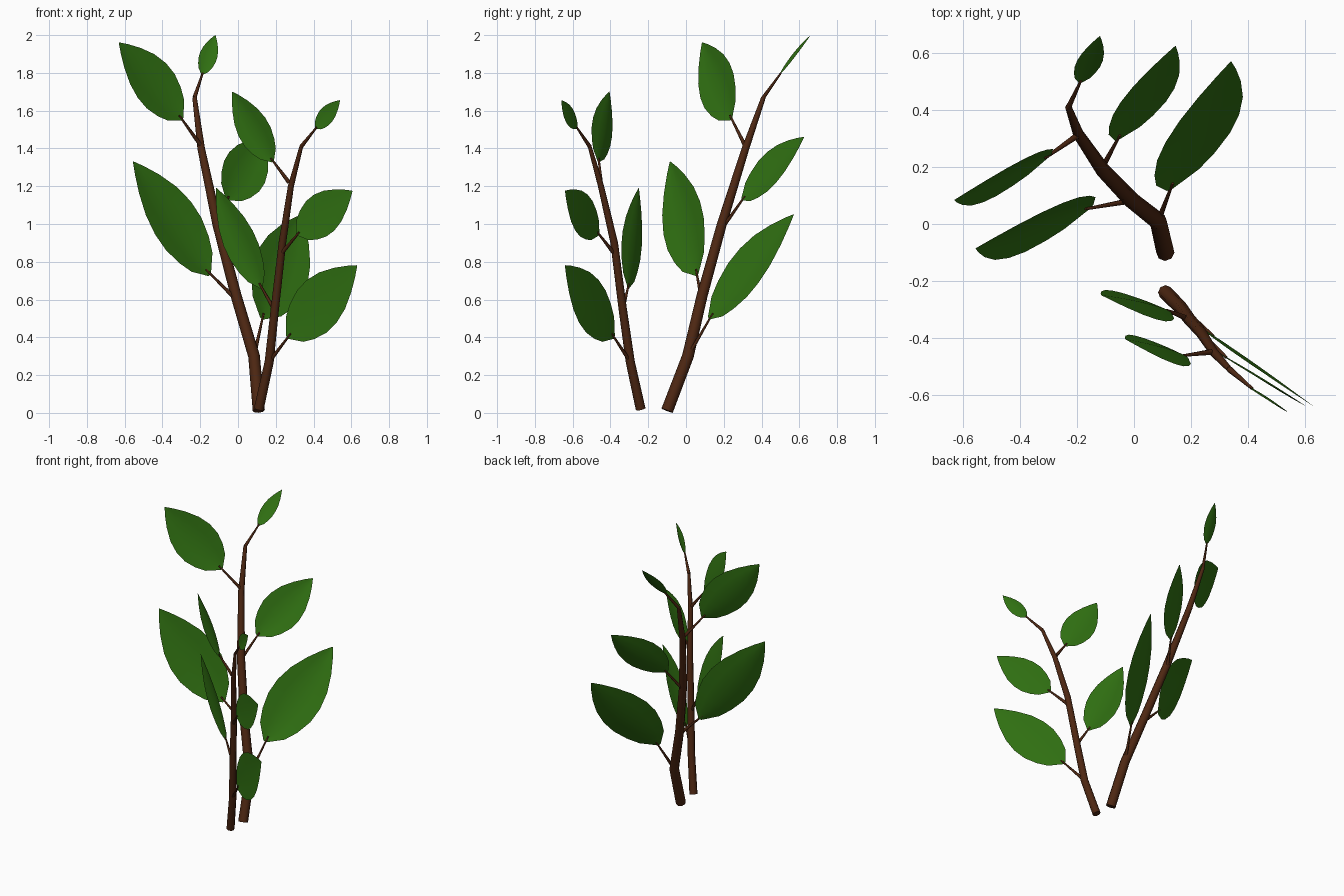
import bpy, bmesh, math
from mathutils import Vector as V

if "Cube" in bpy.data.objects:
    bpy.data.objects.remove(bpy.data.objects["Cube"])


def material(name, rgb):
    m = bpy.data.materials.new(name)
    m.diffuse_color = (*rgb, 1)
    m.use_nodes = True
    m.node_tree.nodes["Principled BSDF"].inputs["Base Color"].default_value = m.diffuse_color
    return m


GREEN = material("leaf green", (0.03, 0.165, 0.006))
BROWN = material("bark brown", (0.075, 0.02, 0.006))


def finish(bm, name, mat):
    bmesh.ops.recalc_face_normals(bm, faces=bm.faces)
    me = bpy.data.meshes.new(name)
    bm.to_mesh(me)
    bm.free()
    me.materials.append(mat)
    for p in me.polygons:
        p.use_smooth = len(p.vertices) < 5
    ob = bpy.data.objects.new(name, me)
    bpy.context.collection.objects.link(ob)
    return ob


def tube(name, pts, radii, sides=8):
    """Tapered tube through the given points."""
    pts = [V(p) for p in pts]
    bm = bmesh.new()
    rings = []
    for i, p in enumerate(pts):
        t = (pts[min(i + 1, len(pts) - 1)] - pts[max(i - 1, 0)]).normalized()
        a = t.cross(V((0, 1, 0))).normalized()
        b = t.cross(a)
        rings.append([bm.verts.new(p + radii[i] * (a * math.cos(k * math.tau / sides) +
                                                   b * math.sin(k * math.tau / sides)))
                      for k in range(sides)])
    for r, s in zip(rings, rings[1:]):
        for k in range(sides):
            n = (k + 1) % sides
            bm.faces.new((r[k], r[n], s[n], s[k]))
    bm.faces.new(rings[0])
    bm.faces.new(rings[-1])
    return finish(bm, name, BROWN)


# Half-width of a leaf along its length
OUTLINE = [(0, 0.07), (0.05, 0.3), (0.11, 0.58), (0.22, 0.82), (0.36, 0.99), (0.5, 1.0),
           (0.65, 0.86), (0.8, 0.57), (0.92, 0.26), (1, 0.015)]


def leaf(name, base, tip, across, fold=0.07):
    """Slightly folded blade from base to tip; across is the full width vector."""
    base, tip, w = V(base), V(tip), V(across)
    d = tip - base
    size = w.length
    w = (w - d * (w.dot(d) / d.length_squared)).normalized() * size
    n = w.cross(d).normalized()
    bm = bmesh.new()
    rows = []
    for t, h in OUTLINE:
        c = base + d * t
        rows.append([bm.verts.new(c + w * (s * h / 2) + n * (fold * size * h * (abs(s) - 0.5)))
                     for s in (-1, -0.5, 0, 0.5, 1)])
    for r, s in zip(rows, rows[1:]):
        for k in range(4):
            bm.faces.new((r[k], r[k + 1], s[k + 1], s[k]))
    return finish(bm, name, GREEN)


# Main stems
tube("tall_stem",
     [(0.11, -0.10, 0.012), (0.085, 0.01, 0.3), (-0.01, 0.085, 0.62), (-0.11, 0.19, 1.0),
      (-0.195, 0.315, 1.4), (-0.23, 0.41, 1.67)],
     [0.032, 0.031, 0.029, 0.026, 0.02, 0.012])
tube("short_stem",
     [(0.11, -0.24, 0.02), (0.165, -0.295, 0.27), (0.195, -0.335, 0.55), (0.235, -0.38, 0.9),
      (0.28, -0.45, 1.2), (0.335, -0.51, 1.41)],
     [0.026, 0.024, 0.022, 0.02, 0.016, 0.01])

# Leaves: name, stalk start, leaf base, leaf tip, width vector
LEAVES = [
    ("tall_left_low", (-0.02, 0.08, 0.61), (-0.15, 0.06, 0.73), (-0.555, -0.085, 1.33), (0.21, 0.2, 0.14)),
    ("tall_left_high", (-0.2, 0.31, 1.42), (-0.295, 0.24, 1.555), (-0.63, 0.085, 1.96), (0.16, 0.16, 0.17)),
    ("tall_back_low", (0.085, 0.01, 0.3), (0.125, 0.12, 0.5), (0.34, 0.57, 1.05), (0.26, 0.1, -0.18)),
    ("tall_back_high", (-0.11, 0.2, 0.99), (-0.06, 0.295, 1.13), (0.145, 0.625, 1.46), (0.19, 0.05, -0.16)),
    ("tall_tip", (-0.23, 0.41, 1.67), (-0.19, 0.495, 1.79), (-0.12, 0.66, 2.0), (0.09, 0.0, -0.03)),
    ("short_right_low", (0.165, -0.295, 0.27), (0.26, -0.38, 0.4), (0.63, -0.64, 0.78), (0.18, -0.12, -0.2)),
    ("short_right_high", (0.235, -0.385, 0.85), (0.31, -0.46, 0.945), (0.605, -0.64, 1.175), (0.13, -0.08, -0.17)),
    ("short_left_low", (0.195, -0.335, 0.54), (0.125, -0.305, 0.66), (-0.115, -0.25, 1.19), (0.15, -0.1, 0.09)),
    ("short_left_high", (0.27, -0.45, 1.22), (0.185, -0.465, 1.33), (-0.03, -0.405, 1.70), (0.14, -0.1, 0.1)),
    ("short_tip", (0.335, -0.51, 1.41), (0.41, -0.575, 1.505), (0.54, -0.66, 1.655), (0.055, -0.035, -0.07)),
]
for name, start, base, tip, across in LEAVES:
    end = V(base).lerp(V(tip), 0.05)
    tube(name + "_stalk", [start, end], [0.011, 0.005], 6)
    leaf(name + "_leaf", base, tip, across, 0.03 if name.startswith("short_right") else 0.08)
